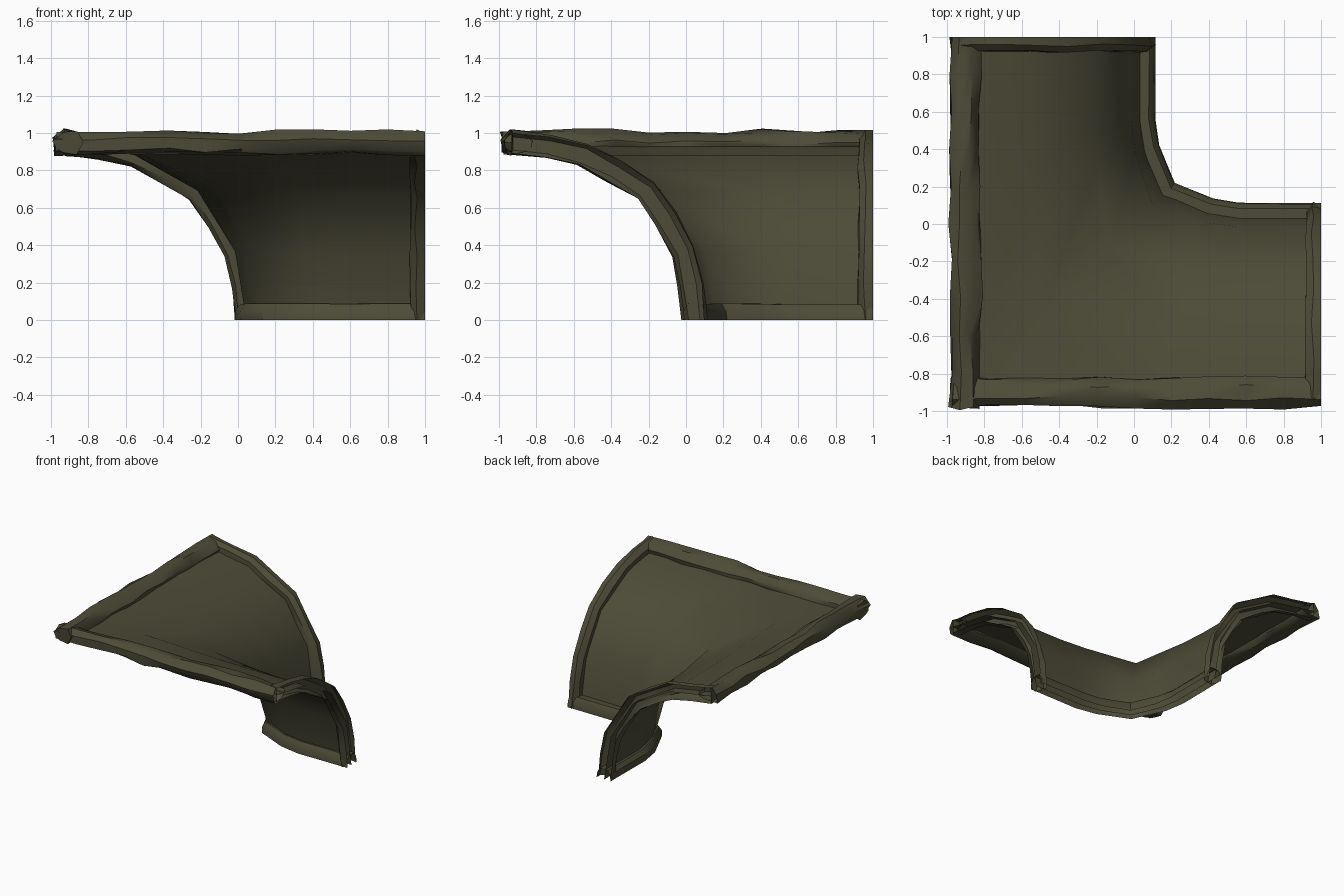
import bpy, bmesh, math, random
from mathutils import Vector as V

if "Cube" in bpy.data.objects:
    bpy.data.objects.remove(bpy.data.objects["Cube"])

random.seed(4)
olive = bpy.data.materials.new("dark olive")
olive.diffuse_color = (0.075, 0.071, 0.039, 1)
olive.use_nodes = True
olive.node_tree.nodes["Principled BSDF"].inputs["Base Color"].default_value = olive.diffuse_color


def swap(p):
    """Mirror across the diagonal x = y."""
    return V((p[1], p[0], p[2]))


def skin(name, rings, closed, angle):
    """Bridge point rings into one mesh; faces on the cut planes stay open."""
    bm = bmesh.new()
    rows = [[bm.verts.new(p) for p in r] for r in rings]
    n = len(rows[0])
    for a, b in zip(rows, rows[1:]):
        for i in range(n if closed else n - 1):
            j = (i + 1) % n
            bm.faces.new((a[i], a[j], b[j], b[i]))
    if closed:
        bm.faces.new(rows[0])
        bm.faces.new(rows[-1][::-1])
    bmesh.ops.recalc_face_normals(bm, faces=bm.faces)
    if closed:
        cut = [f for f in bm.faces
               if all(v.co.x > .9995 for v in f.verts)
               or all(v.co.y > .9995 for v in f.verts)
               or all(v.co.z < .0005 for v in f.verts)]
        bmesh.ops.delete(bm, geom=cut, context='FACES')
    me = bpy.data.meshes.new(name)
    bm.to_mesh(me)
    bm.free()
    me.materials.append(olive)
    me.shade_smooth()
    me.set_sharp_from_angle(angle=math.radians(angle))
    ob = bpy.data.objects.new(name, me)
    bpy.context.collection.objects.link(ob)
    return ob


def rough(p, amt):
    """Jitter a point, keeping the flat cut ends and the ground contact."""
    q = V([c + random.uniform(-amt, amt) for c in p])
    for i in (0, 1):
        if p[i] > 0.999:
            q[i] = 1
    q.z = 0 if p[2] < 0.001 else max(q.z, 0)
    return q


# Plan paths: rounded inner foot, square outer rim
foot = [(.045, 1), (.045, .56), (.07, .4), (.17, .17)]
rim = [(-.93, 1), (-.93, .5), (-.93, .1), (-.93, -.93)]
foot += [(y, x) for x, y in foot[-2::-1]]
rim += [(y, x) for x, y in rim[-2::-1]]

# Shared low-poly arch profile: (fraction from rim to foot, height)
arch = []
for k, bulge in enumerate((1, 1.015, 1.035, 1.01, 1)):
    t = math.pi / 8 * k
    arch.append((bulge * math.cos(t), .945 * min(1, bulge * math.sin(t))))

# Curved vault shell
rings = [[V((rx + (fx - rx) * c, ry + (fy - ry) * c, z)) for c, z in arch]
         for (fx, fy), (rx, ry) in zip(foot, rim)]
skin("vault_shell", rings, False, 60)

# Arched trims on the two open ends: (depth from end, offset along normal)
section = [(0, -.058), (0, .058), (.045, .066), (.08, .035), (.08, -.035), (.05, -.062)]
for name, flip in (("back_arch_trim", False), ("right_arch_trim", True)):
    rings = []
    for k in range(9):
        (c0, z0), (c1, z1) = arch[k // 2], arch[(k + 1) // 2]
        base = V((-.93 + .975 * (c0 + c1) / 2, 1, (z0 + z1) / 2))
        t = math.pi / 16 * k
        nrm = V((math.cos(t), 0, math.sin(t)))
        base += nrm * (.008 if k % 2 else 0)
        ring = [rough(base + nrm * n - V((0, d, 0)), .008) for d, n in section]
        rings.append([swap(p) for p in ring] if flip else ring)
    skin(name, rings, True, 35)

# Foot trim following the rounded inner path
section = [(-.06, 0), (.066, 0), (.062, .05), (.035, .085), (-.03, .085), (-.058, .05)]
rings = []
for i, p in enumerate(foot):
    a, b = V(foot[max(i - 1, 0)]), V(foot[min(i + 1, len(foot) - 1)])
    d = (b - a).normalized() if 0 < i < len(foot) - 1 else V((0, -1) if i == 0 else (1, 0))
    side = V((-d.y, d.x, 0))
    rings.append([rough(V((*p, 0)) + side * o + V((0, 0, z)), .004)
                  for o, z in section])
skin("foot_trim", rings, True, 35)

# Rough rim logs along the two high outer edges: (across, height)
section = [(-.975, .91), (-.98, .97), (-.93, 1.01), (-.87, 1.0),
           (-.82, .95), (-.825, .915), (-.87, .89), (-.94, .89)]
for name, flip, end in (("left_rim_log", False, -.985), ("front_rim_log", True, -.97)):
    rings = []
    for k in range(11):
        y = end + (1 - end) * k / 10
        ring = [rough(V((x, y, z)), .014) for x, z in section]
        rings.append([swap(p) for p in ring] if flip else ring)
    skin(name, rings, True, 40)
